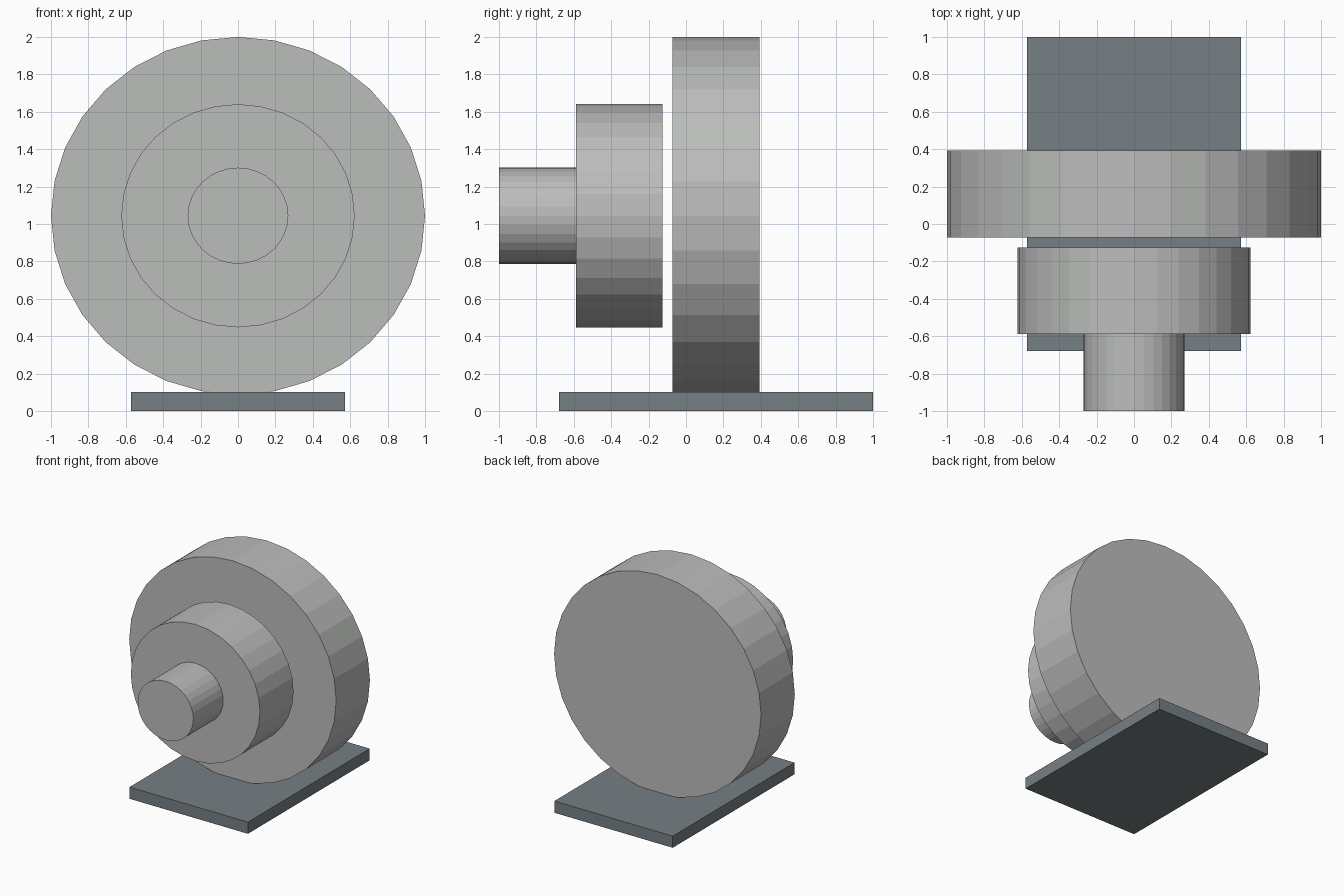
import bpy
import math
from mathutils import Matrix

cube = bpy.data.objects.get("Cube")
if cube:
    bpy.data.objects.remove(cube, do_unlink=True)


def make_material(name, color):
    mat = bpy.data.materials.new(name)
    mat.use_nodes = True
    mat.diffuse_color = color
    mat.node_tree.nodes["Principled BSDF"].inputs["Base Color"].default_value = color
    return mat


light_grey = make_material("light grey", (0.50, 0.51, 0.50, 1))
slate_grey = make_material("slate grey", (0.18, 0.215, 0.23, 1))

AXIS_Z = 1.044   # shared centre height of the discs
SQUASH = 0.956   # discs are slightly lower than wide


def add_disc(name, radius, front, back):
    """Faceted disc with its axis along y."""
    bpy.ops.mesh.primitive_cylinder_add(vertices=32, radius=radius, depth=back - front)
    obj = bpy.context.object
    obj.name = name
    obj.data.transform(Matrix.Rotation(math.pi / 2, 4, 'X'))
    obj.data.transform(Matrix.Diagonal((1, 1, SQUASH, 1)))
    obj.location = (0, (front + back) / 2, AXIS_Z)
    obj.data.materials.append(light_grey)


# Stepped discs, back to front
add_disc("large_disc", 1.0, -0.073, 0.392)
add_disc("middle_disc", 0.624, -0.588, -0.125)
add_disc("front_shaft", 0.269, -1.0, -0.588)

# Flat base plate
bpy.ops.mesh.primitive_cube_add(size=1, location=(0, 0.16, 0.051))
base = bpy.context.object
base.name = "base_plate"
base.data.transform(Matrix.Diagonal((1.144, 1.68, 0.102, 1)))
base.data.materials.append(slate_grey)
